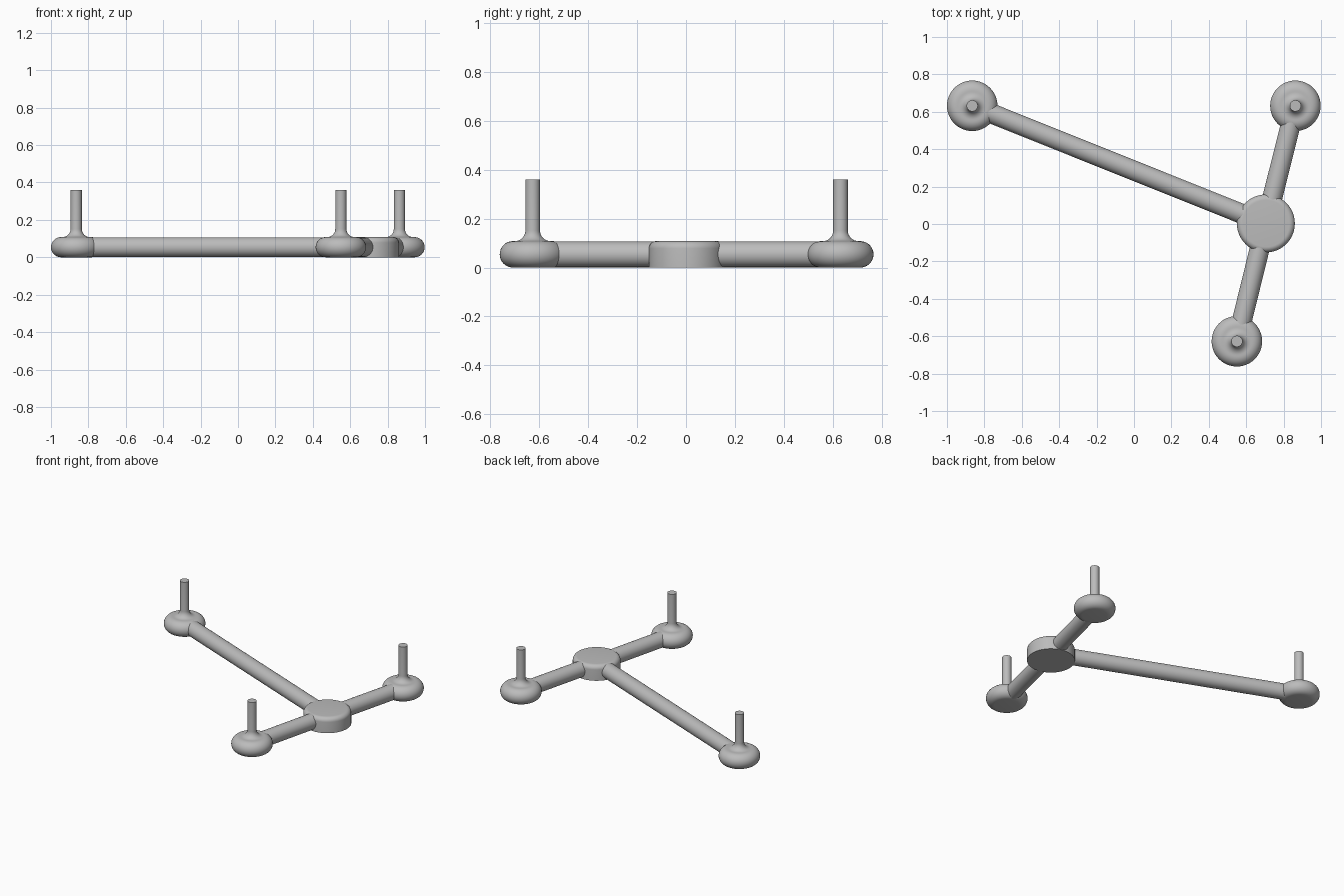
import bpy, bmesh, math
from mathutils import Vector

cube = bpy.data.objects.get("Cube")
if cube:
    bpy.data.objects.remove(cube)

GREY = (0.5, 0.5, 0.5, 1)
grey = bpy.data.materials.new("plain grey")
grey.use_nodes = True
grey.diffuse_color = GREY
grey.node_tree.nodes["Principled BSDF"].inputs["Base Color"].default_value = GREY

HEIGHT = 0.108
HALF = HEIGHT / 2


def finish(name, bm):
    bmesh.ops.recalc_face_normals(bm, faces=bm.faces)
    mesh = bpy.data.meshes.new(name)
    bm.to_mesh(mesh)
    bm.free()
    mesh.materials.append(grey)
    obj = bpy.data.objects.new(name, mesh)
    bpy.context.collection.objects.link(obj)
    bpy.ops.object.select_all(action='DESELECT')
    obj.select_set(True)
    bpy.context.view_layer.objects.active = obj
    bpy.ops.object.shade_smooth_by_angle(angle=math.radians(35))
    return obj


def lathe(name, profile, location):
    """Spin a radius/height profile about the vertical axis."""
    bm = bmesh.new()
    verts = [bm.verts.new((r, 0, z)) for r, z in profile]
    edges = [bm.edges.new(pair) for pair in zip(verts, verts[1:])]
    bmesh.ops.spin(bm, geom=verts + edges, cent=(0, 0, 0), axis=(0, 0, 1),
                   angle=math.tau, steps=48)
    bmesh.ops.remove_doubles(bm, verts=bm.verts, dist=1e-5)
    finish(name, bm).location = location


def arc(cx, cz, radius, start, end, steps):
    angles = [math.radians(start + (end - start) * i / steps) for i in range(steps + 1)]
    return [(cx + radius * math.cos(a), cz + radius * math.sin(a)) for a in angles]


def rod(name, start, end, radius):
    """Round bar with flat ends between two points."""
    bm = bmesh.new()
    bmesh.ops.create_cone(bm, cap_ends=True, segments=32, radius1=radius,
                          radius2=radius, depth=(end - start).length)
    obj = finish(name, bm)
    obj.location = (start + end) / 2
    obj.rotation_mode = 'QUATERNION'
    obj.rotation_quaternion = (end - start).to_track_quat('Z', 'Y')


# Hub: disc with a flat base and a softened top rim
hub = Vector((0.705, 0.003, 0))
lathe("hub", [(0, 0), (0.155, 0)] + arc(0.125, HEIGHT - 0.03, 0.03, 0, 90, 8)
      + [(0, HEIGHT)], hub)

# Foot: rounded disc blending through a fillet into an upright pin
pin = 0.03
foot_profile = ([(0, 0)] + arc(0.135 - HALF, HALF, HALF, -90, 90, 16)
                + arc(pin + 0.043, HEIGHT + 0.043, 0.043, 270, 180, 8)
                + [(pin, 0.36), (0, 0.36)])

feet = {"back_right": (-0.865, 0.632, 0),
        "back_left": (0.863, 0.632, 0),
        "front": (0.55, -0.627, 0)}
lift = Vector((0, 0, HALF))
for side, place in feet.items():
    foot = Vector(place)
    lathe(side + "_foot", foot_profile, foot)
    # Arm: stops just inside the hub and the foot
    along = (foot - hub).normalized()
    rod(side + "_arm", hub + along * 0.12 + lift, foot - along * 0.09 + lift, HALF - 0.001)
